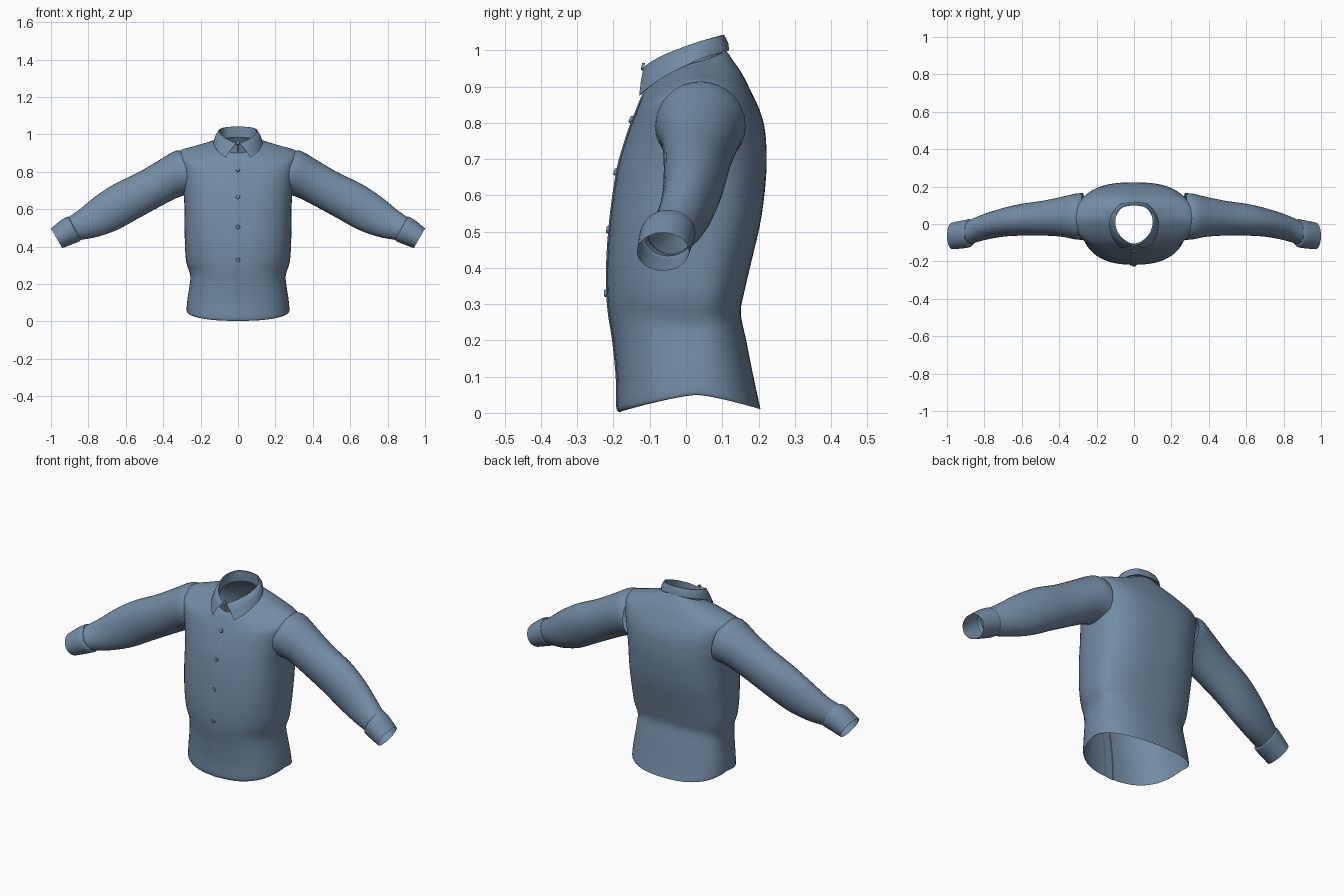
import bpy, bmesh, math
from mathutils import Vector

cloth = bpy.data.materials.new("blue cloth")
cloth.diffuse_color = (0.17, 0.262, 0.37, 1)


def spline(rows, steps):
    """Smooth interpolation through rows of numbers."""
    out = []
    n = len(rows)
    for i in range(n - 1):
        a, b, c, d = rows[max(i - 1, 0)], rows[i], rows[i + 1], rows[min(i + 2, n - 1)]
        for k in range(steps):
            t = k / steps
            out.append([0.5 * (2 * q + (r - p) * t + (2 * p - 5 * q + 4 * r - s) * t * t
                               + (3 * q - p - 3 * r + s) * t ** 3)
                        for p, q, r, s in zip(a, b, c, d)])
    out.append(list(rows[-1]))
    return out


def loft(name, rings, closed=True, mirror=False, angle=40):
    """Skin a list of equal-length point rows."""
    m = len(rings[0])
    verts = [p for r in rings for p in r]
    faces = []
    for i in range(len(rings) - 1):
        for j in range(m if closed else m - 1):
            k = (j + 1) % m
            faces.append((i * m + j, i * m + k, (i + 1) * m + k, (i + 1) * m + j))
    me = bpy.data.meshes.new(name)
    me.from_pydata(verts, [], faces)
    bm = bmesh.new()
    bm.from_mesh(me)
    bmesh.ops.recalc_face_normals(bm, faces=bm.faces)
    bm.to_mesh(me)
    bm.free()
    return finish(name, me, mirror, angle)


def finish(name, me, mirror=False, angle=40):
    ob = bpy.data.objects.new(name, me)
    bpy.context.collection.objects.link(ob)
    me.materials.append(cloth)
    bpy.ops.object.select_all(action='DESELECT')
    ob.select_set(True)
    bpy.context.view_layer.objects.active = ob
    bpy.ops.object.shade_smooth_by_angle(angle=math.radians(angle))
    if mirror:
        mod = ob.modifiers.new("mirror", 'MIRROR')
        mod.merge_threshold = 0.0005
    return ob


# Torso rings: z front, z side, z back, half width, y front, y back, roundness
torso = [
    (0.003, 0.05, 0.010, 0.270, -0.183, 0.206, 2.4),
    (0.020, 0.06, 0.026, 0.275, -0.190, 0.202, 2.4),
    (0.10, 0.12, 0.10, 0.270, -0.191, 0.186, 2.4),
    (0.20, 0.20, 0.20, 0.258, -0.201, 0.166, 2.4),
    (0.27, 0.25, 0.275, 0.256, -0.212, 0.151, 2.4),
    (0.33, 0.32, 0.33, 0.277, -0.217, 0.160, 2.4),
    (0.42, 0.42, 0.42, 0.284, -0.217, 0.181, 2.5),
    (0.54, 0.54, 0.54, 0.286, -0.208, 0.208, 2.6),
    (0.67, 0.67, 0.67, 0.289, -0.189, 0.222, 2.6),
    (0.75, 0.77, 0.77, 0.302, -0.167, 0.219, 2.6),
    (0.80, 0.86, 0.83, 0.318, -0.150, 0.205, 2.5),
    (0.83, 0.910, 0.885, 0.315, -0.138, 0.180, 2.4),
    (0.86, 0.937, 0.935, 0.235, -0.126, 0.155, 2.3),
    (0.88, 0.955, 0.970, 0.170, -0.117, 0.131, 2.1),
    (0.90, 0.968, 0.998, 0.115, -0.104, 0.112, 2.0),
]
SIDE_Y = 0.03
fine = spline(torso, 4)
rings = []
for zf, zs, zb, w, yf, yb, n in fine:
    ring = []
    for k in range(64):
        a = 2 * math.pi * k / 64
        c, s = math.cos(a), math.sin(a)
        u = math.copysign(abs(c) ** (2 / n), c)
        v = abs(s) ** (2 / n)
        ye, ze = (yb, zb) if s > 0 else (yf, zf)
        ring.append((w * u, SIDE_Y + (ye - SIDE_Y) * v, zs + (ze - zs) * v ** 1.3))
    rings.append(ring)
loft("torso", rings)

# Front placket: overlapping strip with a raised left edge
strip = []
for r in fine:
    z, y = r[0], r[4]
    strip.append([(-0.022, y + 0.004, z), (-0.022, y - 0.003, z),
                  (0.0, y - 0.003, z), (0.03, y + 0.003, z)])
loft("placket", strip, closed=False)


def tube(rows, steps, sides=32):
    """Rings from top x,z / bottom x,z / y min,max rows."""
    out = []
    for tx, tz, bx, bz, y0, y1 in spline(rows, steps):
        mid = Vector(((tx + bx) / 2, (y0 + y1) / 2, (tz + bz) / 2))
        up = Vector(((tx - bx) / 2, 0, (tz - bz) / 2))
        side = Vector((0, (y1 - y0) / 2, 0))
        out.append([tuple(mid + up * math.cos(2 * math.pi * k / sides)
                          + side * math.sin(2 * math.pi * k / sides)) for k in range(sides)])
    return out


# Sleeves
loft("sleeve", tube([
    (0.285, 0.905, 0.262, 0.675, -0.085, 0.165),
    (0.335, 0.912, 0.295, 0.672, -0.082, 0.162),
    (0.43, 0.857, 0.345, 0.652, -0.068, 0.145),
    (0.54, 0.793, 0.425, 0.610, -0.062, 0.125),
    (0.66, 0.735, 0.535, 0.550, -0.062, 0.108),
    (0.76, 0.670, 0.645, 0.490, -0.068, 0.083),
    (0.85, 0.597, 0.750, 0.453, -0.085, 0.052),
    (0.90, 0.562, 0.835, 0.437, -0.105, 0.025),
    (0.925, 0.545, 0.865, 0.432, -0.115, 0.015)], 4), mirror=True)

# Cuffs
loft("cuff", tube([
    (0.905, 0.556, 0.842, 0.440, -0.105, 0.020),
    (0.912, 0.560, 0.845, 0.430, -0.123, 0.026),
    (0.945, 0.542, 0.878, 0.416, -0.130, 0.020),
    (1.00, 0.497, 0.940, 0.392, -0.135, 0.008)], 3), mirror=True)

# Collar: inner stand edge, fold line and falling outer edge, back to front
stand = [(0, 0.102, 0.985), (0.06, 0.088, 0.98), (0.098, 0.045, 0.968), (0.102, -0.005, 0.95),
         (0.08, -0.055, 0.925), (0.04, -0.092, 0.905), (0, -0.106, 0.895)]
fold = [(0, 0.100, 1.042), (0.06, 0.088, 1.039), (0.094, 0.045, 1.027), (0.099, -0.005, 1.010),
        (0.078, -0.06, 0.988), (0.04, -0.100, 0.966), (0.005, -0.116, 0.950)]
edge = [(0, 0.119, 1.000), (0.072, 0.106, 0.996), (0.118, 0.052, 0.981), (0.131, 0.0, 0.958),
        (0.121, -0.055, 0.930), (0.098, -0.100, 0.900), (0.066, -0.129, 0.876)]
rows = []
for s, f, e in zip(spline(stand, 5), spline(fold, 5), spline(edge, 5)):
    s, f, e = Vector(s), Vector(f), Vector(e)
    out = Vector((e.x - s.x, e.y - s.y, 0)).normalized()
    top = f + out * 0.006
    mid = (top + e) / 2 + out * 0.004
    rows.append([tuple(p) for p in (s, (s + f) / 2, f, top, mid, e, e - out * 0.008)])
for i in (0, 2, 3, 4, 5, 6):  # keep the back seam on the centre plane
    rows[0][i] = (0, rows[0][i][1], rows[0][i][2])
loft("collar", rows, closed=False, mirror=True, angle=60)

# Buttons down the front
for z, y, tilt in ((0.955, -0.117, 12), (0.81, -0.150, 25), (0.665, -0.193, 12),
                   (0.505, -0.214, 5), (0.33, -0.220, -2)):
    bm = bmesh.new()
    bmesh.ops.create_cone(bm, cap_ends=True, segments=16, radius1=0.011, radius2=0.009, depth=0.008)
    me = bpy.data.meshes.new("button")
    bm.to_mesh(me)
    bm.free()
    b = finish("button", me)
    b.location = (0, y - 0.002, z)
    b.rotation_euler = (math.radians(90 - tilt), 0, 0)
